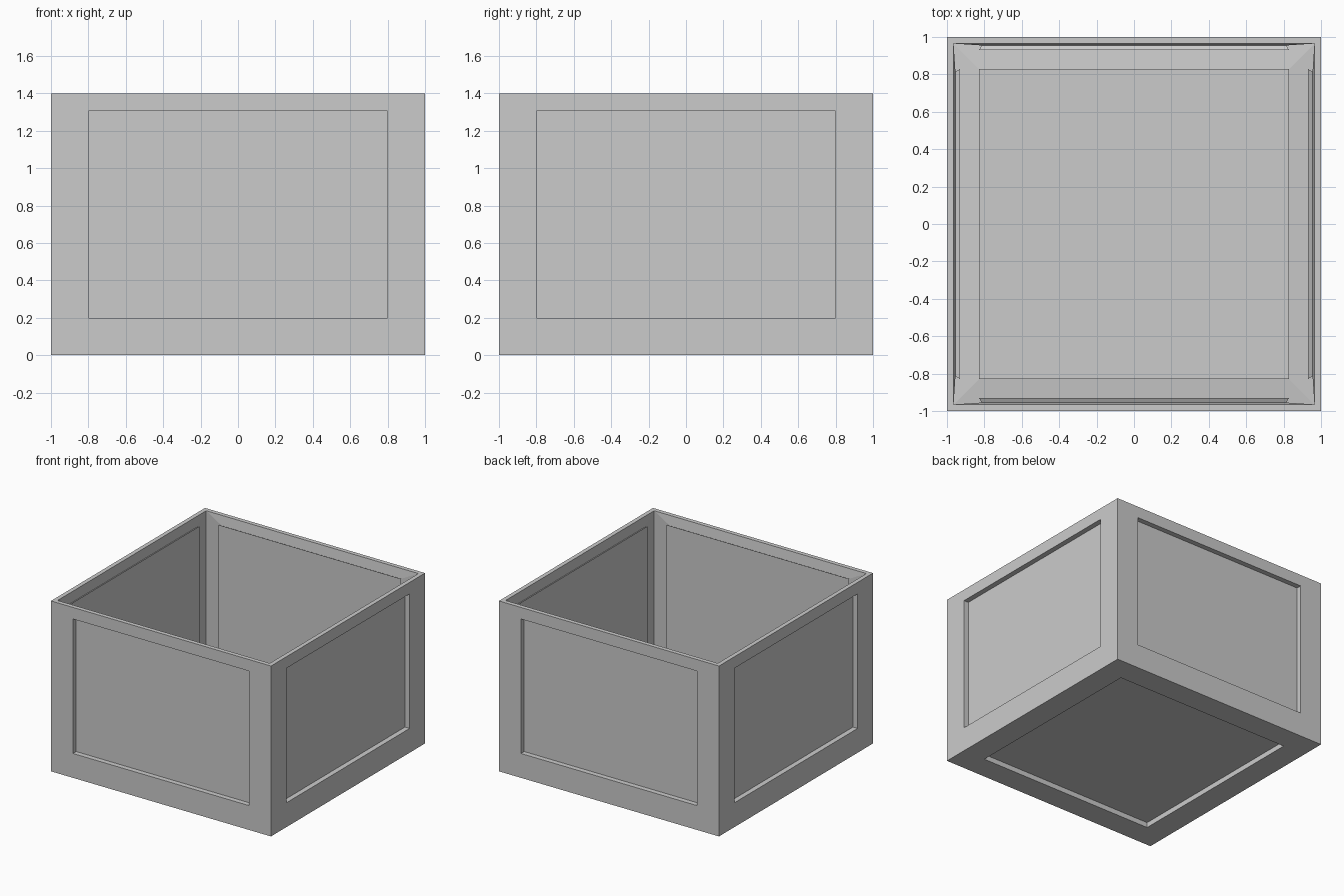
import bpy, bmesh
from mathutils import Matrix, Vector

if "Cube" in bpy.data.objects:
    bpy.data.objects.remove(bpy.data.objects["Cube"])

HEIGHT, MARGIN, PANEL_TOP, RECESS, WALL = 1.4, 0.2, 1.305, 0.042, 0.05

bm = bmesh.new()
# Box shell standing on the ground, open at the top
bmesh.ops.create_cube(bm, size=2, matrix=Matrix.Diagonal((1, 1, HEIGHT / 2, 1)))
bmesh.ops.translate(bm, verts=bm.verts, vec=Vector((0, 0, HEIGHT / 2)))
bm.normal_update()
top = [f for f in bm.faces if f.normal.z > 0.9]
bmesh.ops.delete(bm, geom=top, context='FACES_ONLY')

# Panel outlines on the four sides and the bottom
panels = list(bm.faces)
bmesh.ops.inset_individual(bm, faces=panels, thickness=MARGIN, use_even_offset=True)
for v in {v for f in panels for v in f.verts}:
    if v.co.z > HEIGHT / 2:
        v.co.z = PANEL_TOP
bm.normal_update()

# Push each panel straight inwards
for face in panels:
    n = face.normal.copy()
    new = bmesh.ops.extrude_discrete_faces(bm, faces=[face])["faces"]
    bmesh.ops.translate(bm, verts=new[0].verts, vec=-n * RECESS)
bm.normal_update()

mesh = bpy.data.meshes.new("open_box")
bm.to_mesh(mesh)
bm.free()
box = bpy.data.objects.new("open_box", mesh)
bpy.context.collection.objects.link(box)

# Wall thickness grows inwards
solid = box.modifiers.new("wall_thickness", 'SOLIDIFY')
solid.thickness = WALL
solid.offset = -1
solid.use_even_offset = False
